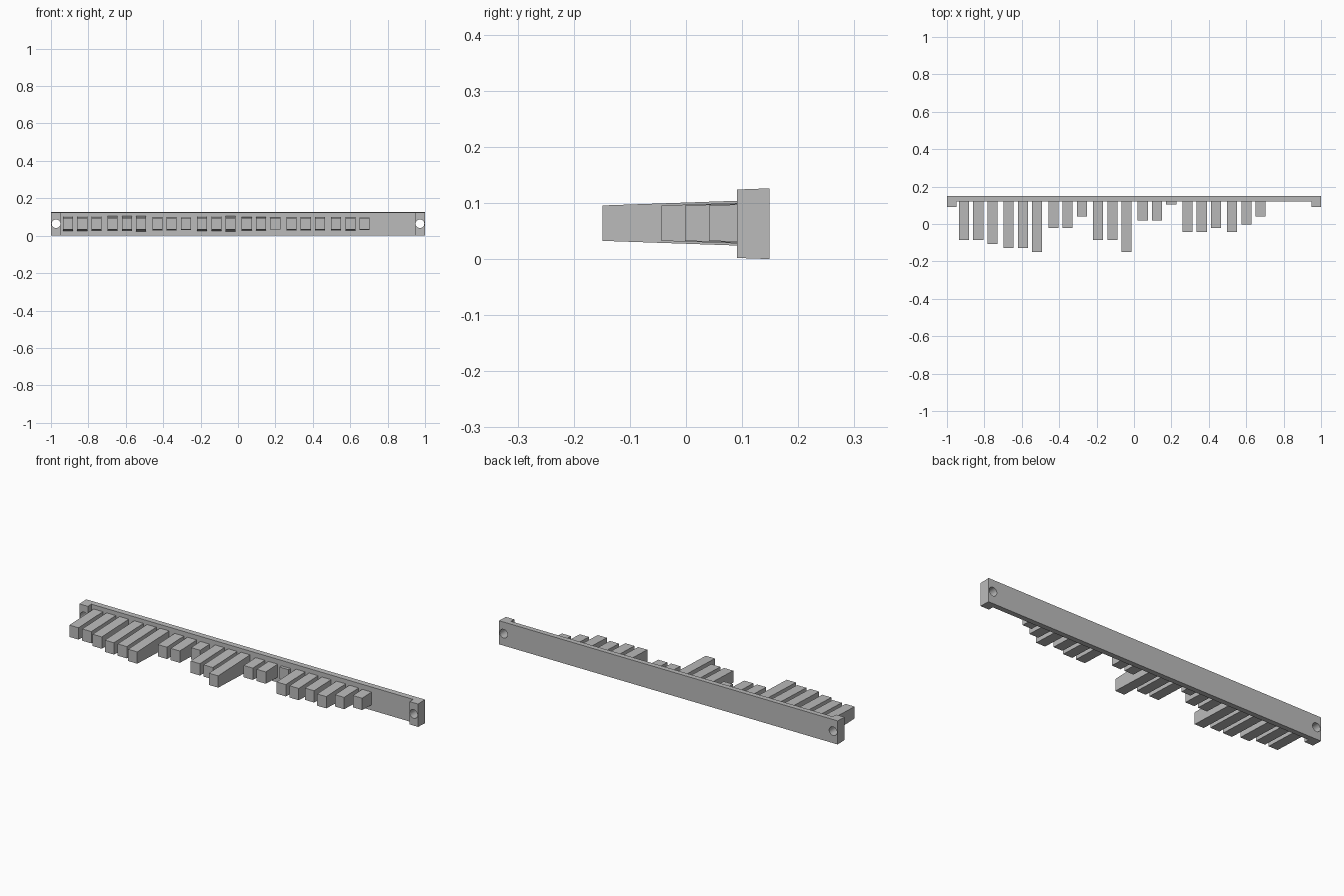
import bpy, bmesh, math

default = bpy.data.objects.get("Cube")
if default:
    bpy.data.objects.remove(default)

MID_Z = 0.063
BACK = 0.149
WALL = 0.12
BLOCK_FRONT = 0.091
DRAFT = math.tan(math.radians(2))

grey = bpy.data.materials.new("plain_grey")
grey.use_nodes = True
colour = (0.5, 0.5, 0.5, 1)
grey.diffuse_color = colour
grey.node_tree.nodes["Principled BSDF"].inputs["Base Color"].default_value = colour


def drafted_prism(name, plan, half_height, mid=MID_Z):
    """Prism over a plan outline, its half height growing or shrinking with y."""
    bm = bmesh.new()
    low = [bm.verts.new((x, y, mid - half_height(y))) for x, y in plan]
    high = [bm.verts.new((x, y, mid + half_height(y))) for x, y in plan]
    bm.faces.new(low[::-1])
    bm.faces.new(high)
    n = len(plan)
    for i in range(n):
        j = (i + 1) % n
        bm.faces.new((low[i], low[j], high[j], high[i]))
    bmesh.ops.recalc_face_normals(bm, faces=bm.faces)
    mesh = bpy.data.meshes.new(name)
    bm.to_mesh(mesh)
    bm.free()
    mesh.materials.append(grey)
    obj = bpy.data.objects.new(name, mesh)
    bpy.context.collection.objects.link(obj)
    return obj


# Mounting bar with a forward block at each end
half_plan = [(0.95, WALL), (0.95, BLOCK_FRONT), (1, BLOCK_FRONT), (1, BACK)]
plan = half_plan + [(-x, y) for x, y in reversed(half_plan)]
bar = drafted_prism("mounting_bar", plan,
                    lambda y: MID_Z - DRAFT * (BACK - y))

# Screw holes through the end blocks
for side, label in ((1, "left"), (-1, "right")):
    bpy.ops.mesh.primitive_cylinder_add(
        vertices=32, radius=0.023, depth=0.3,
        location=(side * 0.973, WALL, MID_Z + 0.001),
        rotation=(math.pi / 2, 0, 0))
    cutter = bpy.context.object
    cutter.name = label + "_hole_cutter"
    cutter.data.materials.append(grey)
    cut = bar.modifiers.new(label + "_screw_hole", "BOOLEAN")
    cut.operation = "DIFFERENCE"
    cut.solver = "EXACT"
    cut.object = cutter
    cutter.hide_render = True
    cutter.hide_viewport = True
    cutter.display_type = "WIRE"

# Apply the hole cuts and drop the cutters
depsgraph = bpy.context.evaluated_depsgraph_get()
bar_mesh = bpy.data.meshes.new_from_object(bar.evaluated_get(depsgraph))
bar.modifiers.clear()
bar.data = bar_mesh
for label in ("left", "right"):
    bpy.data.objects.remove(bpy.data.objects[label + "_hole_cutter"])
bpy.ops.object.select_all(action="DESELECT")
bpy.context.view_layer.objects.active = bar
bar.select_set(True)
bpy.ops.object.shade_smooth_by_angle(angle=math.radians(30))

# Pegs in groups of three, each cut to a whole number of length steps
steps = [(9, 9, 10), (11, 11, 12), (6, 6, 3), (9, 9, 12),
         (4, 4, 0), (7, 7, 6), (7, 5, 3)]
for g, group in enumerate(steps):
    for k, step in enumerate(group):
        x = -0.909 + 0.239 * g + 0.0762 * k
        front = 0.104 - 0.0211 * step
        left, right = x - 0.027, x + 0.027
        outline = [(left, front), (right, front), (right, WALL + 0.005), (left, WALL + 0.005)]
        drafted_prism(f"peg_{g + 1}_{k + 1}", outline,
                      lambda y: 0.0315 + DRAFT * (y - front), MID_Z + 0.001)
